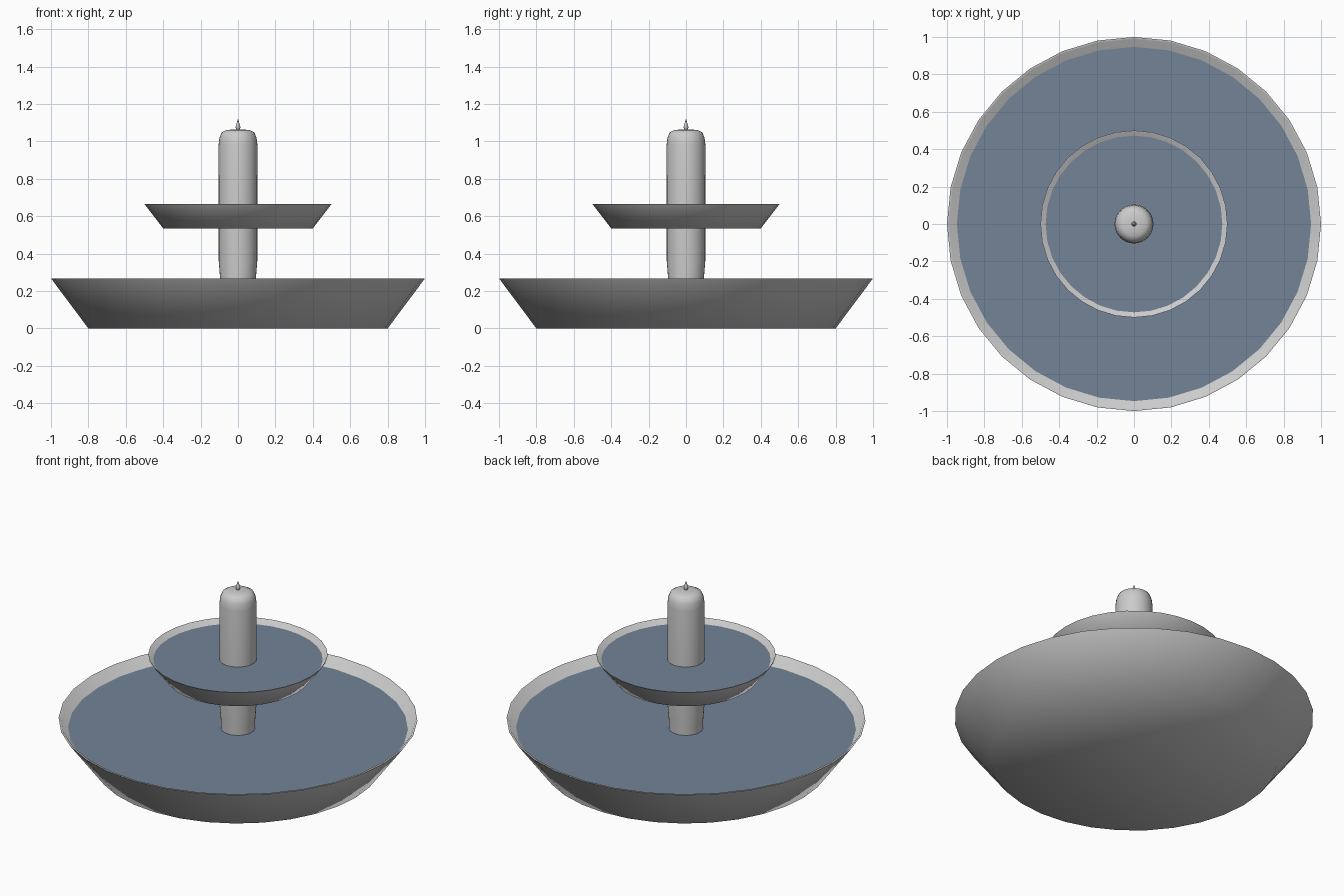
import bpy, bmesh, math

if "Cube" in bpy.data.objects:
    bpy.data.objects.remove(bpy.data.objects["Cube"])


def lathe(name, profile, sides=32, smooth=60, material=None):
    """Revolve (radius, z) points around z; radius 0 makes a pole."""
    bm = bmesh.new()
    rings = []
    for r, z in profile:
        if r == 0:
            rings.append([bm.verts.new((0, 0, z))] * sides)
        else:
            rings.append([bm.verts.new((r * math.cos(2 * math.pi * i / sides),
                                        r * math.sin(2 * math.pi * i / sides), z))
                          for i in range(sides)])
    for a, b in zip(rings, rings[1:]):
        for i in range(sides):
            j = (i + 1) % sides
            loop = list(dict.fromkeys((a[i], a[j], b[j], b[i])))
            if len(loop) > 2:
                bm.faces.new(loop)
    bmesh.ops.recalc_face_normals(bm, faces=bm.faces)
    mesh = bpy.data.meshes.new(name)
    bm.to_mesh(mesh)
    bm.free()
    obj = bpy.data.objects.new(name, mesh)
    bpy.context.collection.objects.link(obj)
    if material:
        mesh.materials.append(material)
    bpy.ops.object.select_all(action='DESELECT')
    obj.select_set(True)
    bpy.context.view_layer.objects.active = obj
    bpy.ops.object.shade_smooth_by_angle(angle=math.radians(smooth))
    return obj


water = bpy.data.materials.new("water")
water.diffuse_color = (0.17, 0.23, 0.31, 1)
water.use_nodes = True
water.node_tree.nodes["Principled BSDF"].inputs["Base Color"].default_value = water.diffuse_color


def basin(name, z0, z1, r0, r1, wall):
    # Flared thin-walled bowl with a closed floor
    floor = z0 + wall
    lathe(name, [(0, z0), (r0, z0), (r1, z1), (r1 - wall, z1),
                 (r0 - wall * 0.25, floor), (0, floor)])


# Lower and upper basins with their water surfaces
basin("lower_basin", 0.0, 0.268, 0.80, 1.00, 0.012)
basin("upper_basin", 0.535, 0.665, 0.40, 0.50, 0.006)
for name, r, z in (("lower_water", 0.947, 0.213), ("upper_water", 0.474, 0.637)):
    lathe(name, [(0, z), (r, z)], material=water)
    bpy.context.object.data.flip_normals() if bpy.context.object.data.polygons[0].normal.z < 0 else None

# Central column, slightly narrowed at the foot and domed at the top
lathe("column", [(0, 0.02), (0.09, 0.02), (0.096, 0.27), (0.103, 0.36),
                 (0.104, 0.98), (0.099, 1.02), (0.087, 1.048),
                 (0.065, 1.06), (0.03, 1.064), (0, 1.065)])

# Small pointed spout
lathe("spout", [(0, 1.055), (0.006, 1.06), (0.013, 1.075), (0.011, 1.085),
                (0.005, 1.105), (0, 1.12)], sides=12)
